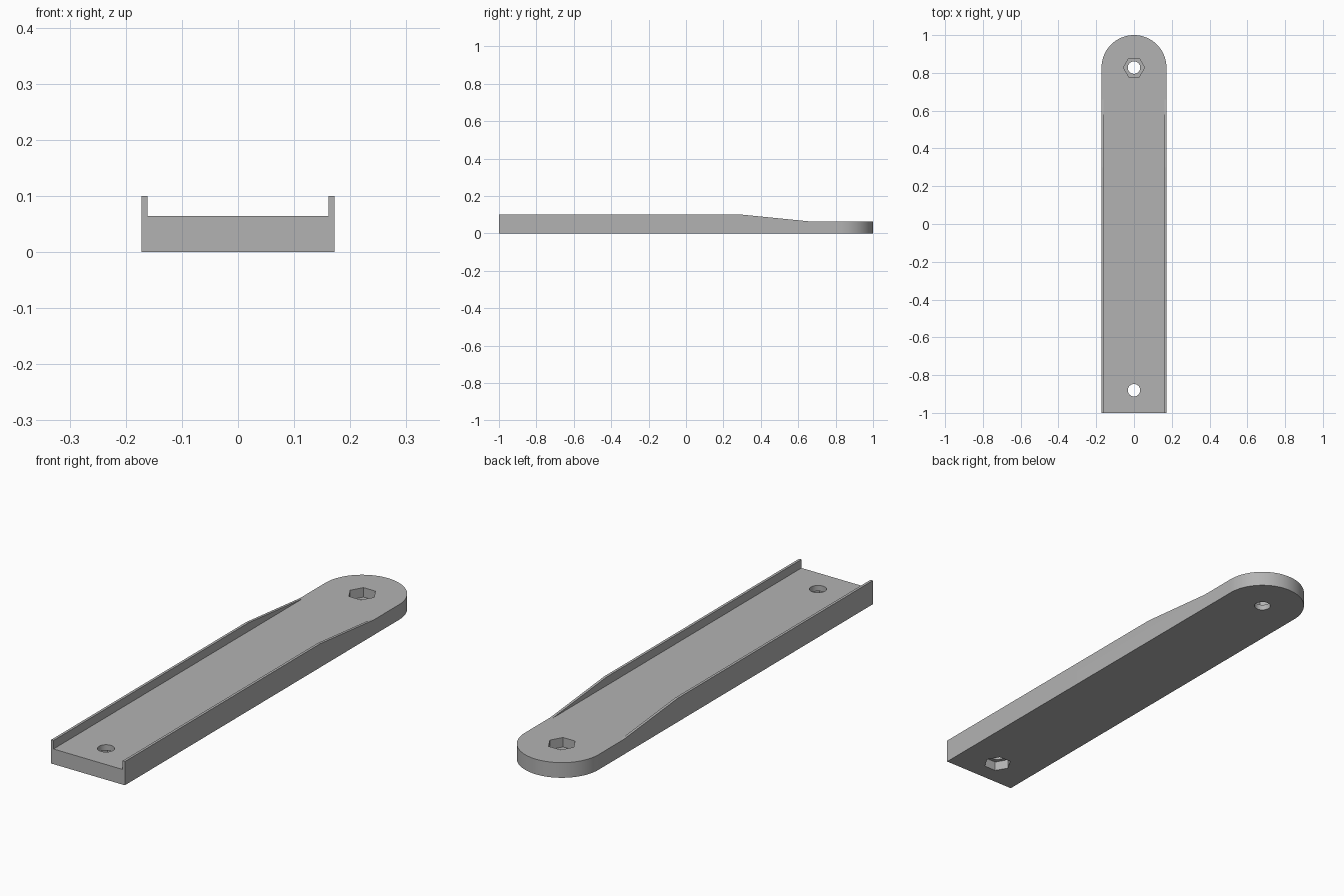
import bpy
import bmesh
import math
from mathutils import Vector

cube = bpy.data.objects.get("Cube")
if cube:
    bpy.data.objects.remove(cube, do_unlink=True)

R = 0.172          # half width of the bar, and radius of its round end
BASE = 0.064       # thickness of the bar
TOP = 0.1          # height of the side rims
RIM = 0.011        # thickness of the rims
BACK_Y = 1 - R     # back hole sits at the centre of the round end
FRONT_Y = -0.88
POCKET = 0.04      # depth of the hexagonal nut pockets

grey = bpy.data.materials.new("plain grey")
grey.use_nodes = True
grey.diffuse_color = (0.45, 0.45, 0.45, 1)
grey.node_tree.nodes["Principled BSDF"].inputs["Base Color"].default_value = grey.diffuse_color


def prism(name, outline, offset):
    """Extrude a closed outline of 3D points along an offset."""
    bm = bmesh.new()
    face = bm.faces.new([bm.verts.new(p) for p in outline])
    moved = bmesh.ops.extrude_face_region(bm, geom=[face])["geom"]
    verts = [v for v in moved if isinstance(v, bmesh.types.BMVert)]
    bmesh.ops.translate(bm, verts=verts, vec=Vector(offset))
    bmesh.ops.recalc_face_normals(bm, faces=bm.faces)
    mesh = bpy.data.meshes.new(name)
    bm.to_mesh(mesh)
    bm.free()
    mesh.materials.append(grey)
    obj = bpy.data.objects.new(name, mesh)
    bpy.context.collection.objects.link(obj)
    return obj


def ring(radius, sides, y, z):
    steps = [2 * math.pi * i / sides for i in range(sides)]
    return [(radius * math.cos(a), y + radius * math.sin(a), z) for a in steps]


def activate(obj):
    bpy.ops.object.select_all(action='DESELECT')
    obj.select_set(True)
    bpy.context.view_layer.objects.active = obj


def cut(target, cutter):
    cutter.hide_render = True
    mod = target.modifiers.new("cut", 'BOOLEAN')
    mod.operation = 'DIFFERENCE'
    mod.solver = 'EXACT'
    mod.object = cutter
    activate(target)
    bpy.ops.object.modifier_apply(modifier=mod.name)
    bpy.data.objects.remove(cutter, do_unlink=True)


# Flat bar with a square front and a round back
arc = [math.pi * i / 48 for i in range(49)]
outline = [(-R, -1, 0), (R, -1, 0)]
outline += [(R * math.cos(a), BACK_Y + R * math.sin(a), 0) for a in arc]
bar = prism("bar", outline, (0, 0, BASE))

# Bolt holes, with nut pockets on top at the back and underneath at the front
for y, pocket_z in ((BACK_Y, BASE - POCKET), (FRONT_Y, POCKET - 0.2)):
    cut(bar, prism("bolt_hole_cutter", ring(0.033, 32, y, -0.1), (0, 0, 0.3)))
    cut(bar, prism("nut_pocket_cutter", ring(0.056, 6, y, pocket_z), (0, 0, 0.2)))

activate(bar)
bpy.ops.object.shade_smooth_by_angle(angle=math.radians(30))

# Thin side rims that slope down towards the round end
profile = [(-1, BASE), (0.66, BASE), (0.3, TOP), (-1, TOP)]
for name, x in (("left_rim", R - RIM), ("right_rim", -R)):
    prism(name, [(x, y, z) for y, z in profile], (RIM, 0, 0))
